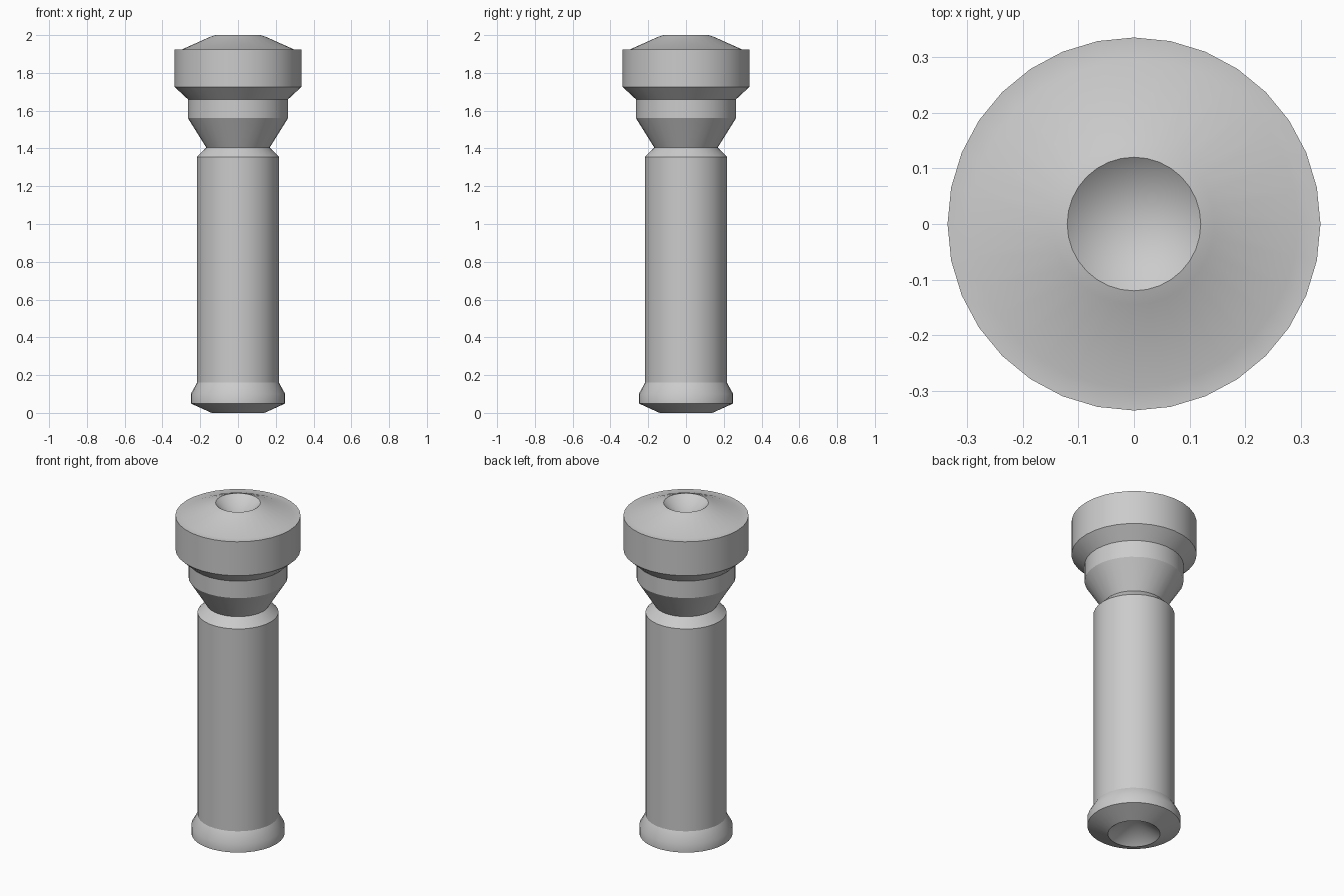
import bpy
import bmesh
from math import radians
from mathutils import Matrix, Vector

SIDES = 32

cube = bpy.data.objects.get("Cube")
if cube:
    bpy.data.objects.remove(cube, do_unlink=True)

# Single grey finish
grey = bpy.data.materials.new("grey_metal")
grey.use_nodes = True
grey.diffuse_color = (0.6, 0.6, 0.6, 1)
grey.node_tree.nodes["Principled BSDF"].inputs["Base Color"].default_value = grey.diffuse_color


def lathe(name, profile):
    """Revolve (radius, height) points, listed bottom to top, around z."""
    bm = bmesh.new()
    verts = [bm.verts.new((r, 0, z)) for r, z in profile]
    edges = [bm.edges.new(pair) for pair in zip(verts, verts[1:])]
    bmesh.ops.spin(bm, geom=verts + edges, cent=(0, 0, 0), axis=(0, 0, 1),
                   angle=radians(360), steps=SIDES, use_duplicate=False)
    bmesh.ops.remove_doubles(bm, verts=bm.verts, dist=0.0005)
    bmesh.ops.recalc_face_normals(bm, faces=bm.faces)
    # Open bands: make sure the outside faces out
    widest = max(bm.faces, key=lambda f: f.calc_center_median().xy.length)
    if widest.normal.xy.dot(widest.calc_center_median().xy) < 0:
        bmesh.ops.reverse_faces(bm, faces=bm.faces)
    mesh = bpy.data.meshes.new(name)
    bm.to_mesh(mesh)
    bm.free()
    mesh.materials.append(grey)
    obj = bpy.data.objects.new(name, mesh)
    bpy.context.collection.objects.link(obj)
    bpy.ops.object.select_all(action='DESELECT')
    obj.select_set(True)
    bpy.context.view_layer.objects.active = obj
    bpy.ops.object.shade_smooth_by_angle(angle=radians(30))
    return obj


# Foot with a conical hollow underneath
lathe("foot", [(0, 0.11), (0.14, 0), (0.25, 0.05), (0.25, 0.1), (0.217, 0.16)])

# Long handle with a chamfered shoulder
lathe("handle", [(0.217, 0.16), (0.217, 1.355), (0.168, 1.405)])

# Flared neck and collar
lathe("neck_collar", [(0.168, 1.405), (0.265, 1.56), (0.265, 1.66)])

# Wide head, domed top and conical hollow
lathe("head", [(0.265, 1.66), (0.335, 1.725), (0.335, 1.925), (0.295, 1.925),
               (0.145, 1.992), (0.12, 2.0), (0, 1.9)])
